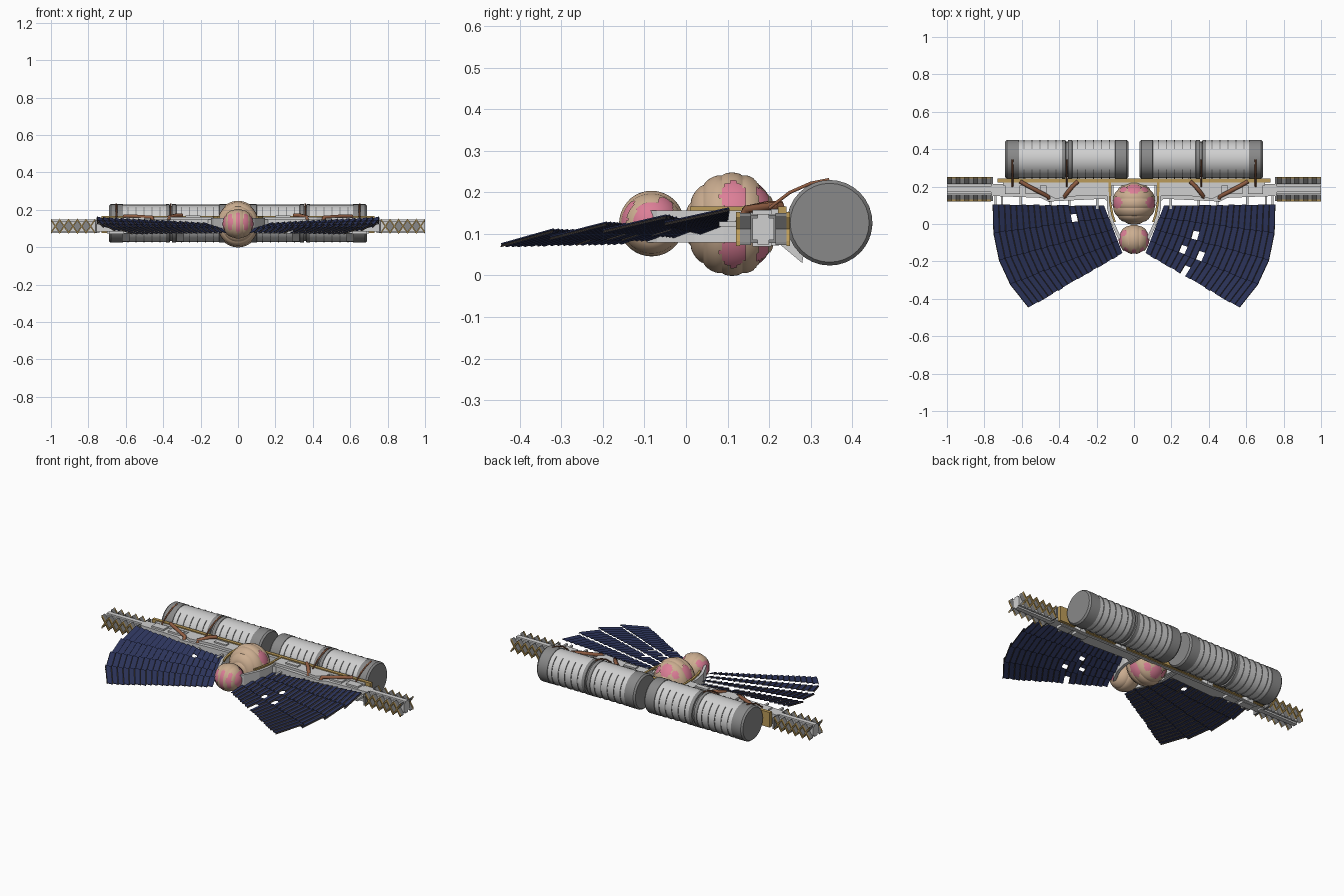
import bpy, bmesh, math, random
from mathutils import Vector as V

if "Cube" in bpy.data.objects:
    bpy.data.objects.remove(bpy.data.objects["Cube"])

def mat(name, r, g, b):
    m = bpy.data.materials.new(name)
    m.diffuse_color = (r, g, b, 1)
    m.use_nodes = True
    m.node_tree.nodes["Principled BSDF"].inputs["Base Color"].default_value = m.diffuse_color
    return m

TAN = mat("tan_plate", .60, .42, .28)
PINK = mat("pink_glass", .72, .21, .31)
WHITE = mat("pale_grey", .63, .63, .63)
GREY = mat("mid_grey", .25, .25, .25)
DARK = mat("dark_line", .06, .05, .045)
GOLD = mat("gold_trim", .50, .33, .10)
RUST = mat("rust_pipe", .28, .11, .055)
NAVY = mat("navy_panel", .028, .038, .115)

def finish(bm, name, *mats, smooth=False):
    bmesh.ops.recalc_face_normals(bm, faces=bm.faces)
    me = bpy.data.meshes.new(name)
    bm.to_mesh(me)
    bm.free()
    for m in mats:
        me.materials.append(m)
    ob = bpy.data.objects.new(name, me)
    bpy.context.collection.objects.link(ob)
    if smooth:
        bpy.ops.object.select_all(action='DESELECT')
        ob.select_set(True)
        bpy.context.view_layer.objects.active = ob
        bpy.ops.object.shade_smooth_by_angle(angle=math.radians(25))
    return ob

def hexa(bm, low, high):
    """six-sided block from two rings of four points"""
    a = [bm.verts.new(p) for p in low]
    b = [bm.verts.new(p) for p in high]
    bm.faces.new(a)
    bm.faces.new(b)
    for i in range(4):
        j = (i + 1) % 4
        bm.faces.new((a[i], a[j], b[j], b[i]))

def boxes(name, m, rows, s=1):
    bm = bmesh.new()
    for x0, x1, y0, y1, z0, z1 in rows:
        ring = [(s*x0, y0), (s*x1, y0), (s*x1, y1), (s*x0, y1)]
        hexa(bm, [(*p, z0) for p in ring], [(*p, z1) for p in ring])
    return finish(bm, name, m)

def prism(name, m, pts, z0, z1, s=1):
    bm = bmesh.new()
    f = bm.faces.new([bm.verts.new((s*x, y, z0)) for x, y in pts])
    g = bmesh.ops.extrude_face_region(bm, geom=[f])['geom']
    bmesh.ops.translate(bm, vec=(0, 0, z1 - z0), verts=[v for v in g if isinstance(v, bmesh.types.BMVert)])
    return finish(bm, name, m)

def pipe(name, m, pts, r, s=1):
    cu = bpy.data.curves.new(name, 'CURVE')
    cu.dimensions = '3D'
    cu.bevel_depth, cu.bevel_resolution, cu.use_fill_caps = r, 1, True
    sp = cu.splines.new('POLY')
    sp.points.add(len(pts) - 1)
    for p, q in zip(sp.points, pts):
        p.co = (s*q[0], q[1], q[2], 1)
    cu.materials.append(m)
    bpy.context.collection.objects.link(bpy.data.objects.new(name, cu))

def lathe_x(bm, prof, cy, cz, segs, a0=0, a1=360):
    """turn an (x, radius) profile about a line along x"""
    full = a1 - a0 >= 360
    rings = []
    for k in range(segs if full else segs + 1):
        a = math.radians(a0 + (a1 - a0) * k / segs)
        rings.append([bm.verts.new((x, cy + r*math.cos(a), cz + r*math.sin(a))) for x, r in prof])
    out, n = [], len(rings)
    for k in range(n if full else n - 1):
        p, q = rings[k], rings[(k + 1) % n]
        for i in range(len(prof) - 1):
            out.append((i, bm.faces.new((p[i], p[i+1], q[i+1], q[i]))))
    if full:
        bm.faces.new([r[0] for r in rings]).material_index = 1
        bm.faces.new([r[-1] for r in rings]).material_index = 1
    return out

# tanks: pale barrels with grey ends and middle collar, and dark ribs
TY, TZ, R = .346, .127, .102
for s in (1, -1):
    bm = bmesh.new()
    prof = [(.03, .095), (.04, R+.001), (.10, R+.001), (.101, R-.002), (.33, R-.002), (.331, R+.001), (.352, R+.001),
            (.354, R-.008), (.364, R-.008), (.366, R+.001), (.385, R+.001), (.386, R-.002), (.615, R-.002),
            (.616, R+.001), (.68, R+.001), (.69, .095)]
    for i, f in lathe_x(bm, [(s*x, r) for x, r in prof], TY, TZ, 32):
        f.material_index = 0 if i in (3, 11) else 1
    finish(bm, "tank_pair", WHITE, GREY, smooth=True)
    bm = bmesh.new()
    for start in (.10, .386):
        for k in range(5):
            x = s*(start + .03 + k*.043)
            lathe_x(bm, [(x-.0025, R-.004), (x-.0025, R+.001), (x+.0025, R+.001), (x+.0025, R-.004)], TY, TZ, 24, 122, 418)
    finish(bm, "tank_ribs", GREY)
    for x in (.36, .65):
        pipe("tank_strap", RUST, [(x, .2, .162), (x, .25, .2), (x, .30, .222), (x, .345, .231)], .0045, s)
        bm = bmesh.new()
        lo = [(.22, .12), (.22, .08), (.28, .03), (.285, .06)]
        hexa(bm, [(s*(x-.07), *p) for p in lo], [(s*(x-.03), *p) for p in lo])
        finish(bm, "tank_bracket", WHITE)

# pods: pink core under stepped tan shells (banded along one axis) with windows cut open
def pod(name, c, rad, bands, axis, windows):
    bm = bmesh.new()
    bmesh.ops.create_uvsphere(bm, u_segments=40, v_segments=24, radius=1)
    for v in bm.verts:
        v.co = V([c[i] + v.co[i]*rad[i]*.955 for i in range(3)])
    finish(bm, name + "_core", PINK, smooth=True)
    bm = bmesh.new()
    segs, prev, sub = 72, None, 7
    for b in range(bands):
        for j in range(sub + 1):
            a = max(.02, min(math.pi - .02, math.pi*(b + j/sub)/bands))
            # each plate bulges in its middle, leaving a groove at the seams
            k = 1 - .032*abs(2*j/sub - 1)**3
            ring = []
            for n in range(segs):
                t = 2*math.pi*(n + .5)/segs
                d = [math.sin(a)*math.cos(t), -math.cos(a), math.sin(a)*math.sin(t)]
                if axis == 'x':
                    d[0], d[1] = d[1], d[0]
                ring.append(bm.verts.new([c[i] + k*rad[i]*d[i] for i in range(3)]))
            if prev:
                for n in range(segs):
                    m = (n + 1) % segs
                    bm.faces.new((prev[n], prev[m], ring[m], ring[n]))
            prev = ring
    bmesh.ops.recalc_face_normals(bm, faces=bm.faces)
    cut = []
    for f in bm.faces:
        q = f.calc_center_median()
        d = V([(q[i] - c[i])/rad[i] for i in range(3)]).normalized()
        for w, (hx, hy, hz) in windows:
            e = d - V(w).normalized()
            if (e.x/hx)**2 + (e.y/hy)**2 + (e.z/hz)**2 < 1:
                cut.append(f)
                break
    bmesh.ops.delete(bm, geom=cut, context='FACES')
    finish(bm, name + "_shell", TAN, smooth=True)

pod("main_pod", (0, .111, .1235), (.116, .114, .1245), 7, 'y',
    [((x, .02, z), (.5, .28, .32)) for x in (.83, -.83) for z in (.55, -.55)]
    + [((x, .65, z), (.2, .12, .25)) for x in (.5, -.5) for z in (.57, -.57)]
    + [((0, .72, z), (.30, .34, .34)) for z in (.7, -.7)])
pod("front_pod", (0, -.083, .125), (.086, .079, .079), 5, 'x',
    [((1, 0, .1), (.5, .62, .62)), ((-1, 0, .1), (.5, .62, .62)), ((0, -1, .1), (.17, .9, .78))]
    + [((x, -.85, .15), (.16, .6, .65)) for x in (.5, -.5)]
    + [((x, .45, .62), (.22, .25, .3)) for x in (.65, -.65)])

# gold spine across the back
boxes("gold_spine", GOLD, [(-.73, .73, .222, .242, .075, .166)])
boxes("spine_backing", WHITE, [(-.70, .70, .205, .224, .072, .160)])

for s in (1, -1):
    # cradle wall round the pods with gold rim
    path = [(.145, .215), (.145, .09), (.13, .02), (.088, -.07), (.035, -.13)]
    rim = [(.136, .222), (.134, .12), (.122, .05), (.108, .01)]
    for nm, m, line, z0, z1, w in (("cradle_wall", WHITE, path, .08, .157, .018), ("cradle_rim", GOLD, rim, .155, .166, .012)):
        bm = bmesh.new()
        for (xa, ya), (xb, yb) in zip(line, line[1:]):
            q = [(s*xa, ya), (s*xb, yb), (s*(xb-w), yb), (s*(xa-w), ya)]
            hexa(bm, [(*p, z0) for p in q], [(*p, z1) for p in q])
        finish(bm, nm, m)

    # wing beam, deck pieces and fan hangers
    prism("wing_beam", WHITE, [(.11, .10), (.16, .135), (.46, .12), (.50, .14), (.76, .15), (.76, .215), (.11, .215)], .085, .148, s)
    prism("wing_deck", WHITE, [(.12, .15), (.30, .15), (.42, .135), (.47, .16), (.47, .205), (.12, .21)], .148, .162, s)
    boxes("deck_blocks", WHITE, [(.50, .58, .16, .205, .07, .158), (.61, .69, .16, .205, .07, .158),
                                 (.20, .28, .17, .2, .14, .170)], s)
    boxes("fan_hangers", WHITE, [(x, x+.012, .08, .16, .118, .130) for x in (.19, .34, .44, .60, .70, .735)], s)

    # rust pipes slanting over the beam
    pipe("rust_pipe_outer", RUST, [(.61, .228, .166), (.57, .205, .166), (.46, .148, .160), (.45, .125, .12)], .011, s)
    pipe("rust_pipe_inner", RUST, [(.30, .228, .170), (.33, .20, .170), (.37, .150, .160), (.375, .135, .12)], .011, s)

    # end boom with concertina lattice
    boxes("boom_core", WHITE, [(.74, 1.0, .160, .212, .085, .138), (.74, 1.0, .172, .2, .075, .148)], s)
    boxes("boom_cap", GREY, [(.755, .765, .122, .25, .078, .146)], s)
    def zigzag(name, m, spans, t):
        bm = bmesh.new()
        n, x0, step = 5, .765, .047
        for y0, y1 in spans:
            for k in range(n):
                for ph in (0, 1):
                    za, zb = (.077, .147) if (k + ph) % 2 else (.147, .077)
                    xa, xb = x0 + k*step, x0 + (k+1)*step
                    q = [(xa, za-t), (xb, zb-t), (xb, zb+t), (xa, za+t)]
                    hexa(bm, [(s*x, y0, z) for x, z in q], [(s*x, y1, z) for x, z in q])
        # webs filling the diamonds of the grey lattice
        if m is GREY:
            for y in (.130, .238):
                for k in range(4):
                    xm = x0 + (k + 1)*step
                    q = [(xm-step/2, .112), (xm, .077), (xm+step/2, .112), (xm, .147)]
                    hexa(bm, [(s*x, y, z) for x, z in q], [(s*x, y+.004, z) for x, z in q])
        finish(bm, name, m)
    zigzag("boom_lattice", GREY, [(.130, .157), (.215, .242)], .004)
    zigzag("boom_lattice_edges", GOLD, [(.121, .130), (.242, .251)], .006)

    # solar fan: four arms of slats between an inner and an outer edge, dark joints between slats
    rnd = random.Random(5)
    outer = [V((.756, .098)), V((.752, -.05)), V((.722, -.195)), V((.662, -.325)), V((.567, -.445))]
    inner = [V((.16, .098)).lerp(V((.062, -.155)), i/4) for i in range(5)]
    slats, joints = bmesh.new(), bmesh.new()
    gaps = {(1, 6), (2, 5), (2, 8), (3, 7)} if s > 0 else {(0, 5)}
    def point(arm, u, w, lift=0):
        p = inner[arm].lerp(outer[arm], u).lerp(inner[arm+1].lerp(outer[arm+1], u), w)
        z = .099 + .109*p.y + .051*p.x + (.5 - w)*.016 + lift
        return V((s*p.x, p.y, z))
    N, up = 19, V((0, 0, .003))
    for arm in range(4):
        for k in range(N):
            w0, w1 = (-.03, 1.02) if (arm, k) not in gaps else (.0, .5)
            j = rnd.uniform(-.02, .02)
            for bm, a, b, za, zb in ((slats, .0, .9, -.003, .004), (joints, .84, 1.04, .0, -.003)):
                u0, u1 = (k + a)/N, min(1, (k + b)/N)
                q = [point(arm, u0, w0+j, za), point(arm, u1, w0+j, zb),
                     point(arm, u1, w1+j, zb), point(arm, u0, w1+j, za)]
                hexa(bm, q, [p + up for p in q])
    finish(slats, "solar_slats", NAVY)
    finish(joints, "solar_joints", DARK)
